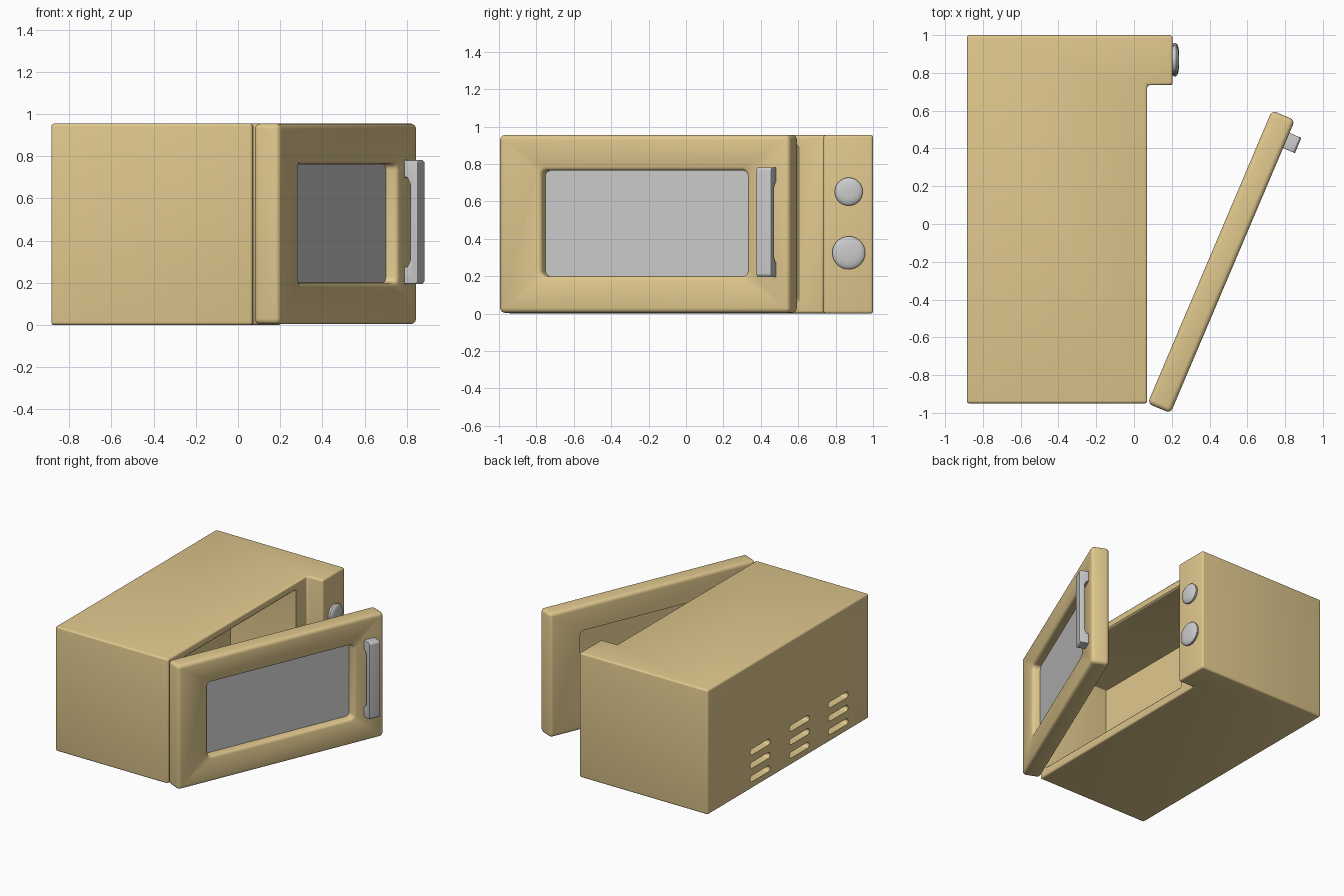
import bpy, bmesh, math
from mathutils import Matrix

if "Cube" in bpy.data.objects:
    bpy.data.objects.remove(bpy.data.objects["Cube"])

cream = bpy.data.materials.new("cream_enamel")
cream.diffuse_color = (0.75, 0.58, 0.27, 1)
cream.use_nodes = True
cream.node_tree.nodes["Principled BSDF"].inputs["Base Color"].default_value = cream.diffuse_color


def make(name, bm, mat=None):
    bmesh.ops.recalc_face_normals(bm, faces=bm.faces)
    me = bpy.data.meshes.new(name)
    bm.to_mesh(me)
    bm.free()
    ob = bpy.data.objects.new(name, me)
    bpy.context.collection.objects.link(ob)
    if mat:
        me.materials.append(mat)
    return ob


def prism(name, pts, axis, lo, hi, bevel, mat=None):
    """Extrude a profile: axis 'z' takes (x, y) points, axis 'y' takes (x, z)."""
    bm = bmesh.new()
    rows = []
    for d in (lo, hi):
        rows.append([bm.verts.new((a, b, d) if axis == 'z' else (a, d, b)) for a, b in pts])
    bm.faces.new(rows[0])
    bm.faces.new(rows[1])
    n = len(pts)
    for i in range(n):
        j = (i + 1) % n
        bm.faces.new((rows[0][i], rows[0][j], rows[1][j], rows[1][i]))
    bmesh.ops.recalc_face_normals(bm, faces=bm.faces)
    bmesh.ops.bevel(bm, geom=bm.edges[:], offset=bevel, segments=4, profile=0.5, affect='EDGES')
    return make(name, bm, mat)


def loft(name, box, r, steps, mat=None):
    """Rounded rectangle in y/z (y0, y1, z0, z1) lofted through (x, grow) steps."""
    bm = bmesh.new()
    rings = []
    for x, g in steps:
        y0, y1, z0, z1 = box[0] - g, box[1] + g, box[2] - g, box[3] + g
        rr = r + g
        ring = []
        for cy, cz, a0 in ((y1 - rr, z1 - rr, 0), (y0 + rr, z1 - rr, 90),
                           (y0 + rr, z0 + rr, 180), (y1 - rr, z0 + rr, 270)):
            for k in range(6):
                a = math.radians(a0 + k * 17.6 + 1)
                ring.append(bm.verts.new((x, cy + rr * math.cos(a), cz + rr * math.sin(a))))
        rings.append(ring)
    for p, q in zip(rings, rings[1:]):
        for i in range(len(p)):
            j = (i + 1) % len(p)
            bm.faces.new((p[i], p[j], q[j], q[i]))
    bm.faces.new(rings[0])
    bm.faces.new(rings[-1])
    return make(name, bm, mat)


def cut(ob, cutter):
    bpy.context.view_layer.objects.active = ob
    m = ob.modifiers.new("cut", 'BOOLEAN')
    m.operation = 'DIFFERENCE'
    m.solver = 'EXACT'
    m.object = cutter
    bpy.ops.object.modifier_apply(modifier=m.name)
    bpy.data.objects.remove(cutter)


def smooth(ob):
    bpy.ops.object.select_all(action='DESELECT')
    ob.select_set(True)
    bpy.context.view_layer.objects.active = ob
    bpy.ops.object.shade_smooth_by_angle(angle=math.radians(35))


# Casing with the control panel stepping forward
casing = prism("casing", [(-0.885, -0.95), (0.07, -0.95), (0.07, 0.735),
                          (0.205, 0.735), (0.205, 1.0), (-0.885, 1.0)],
               'z', 0.0, 0.955, 0.014, cream)

# Cooking cavity
cut(casing, loft("cavity_cutter", (-0.88, 0.595, 0.07, 0.893), 0.008,
                 [(-0.48, 0), (0.055, 0), (0.066, 0.004), (0.072, 0.012), (0.12, 0.012)], cream))

# Three columns of rear vent slots
for y in (0.366, -0.11, -0.58):
    for z in (0.075, 0.178, 0.28):
        cut(casing, loft("vent_cutter", (y - 0.12, y + 0.12, z - 0.023, z + 0.023), 0.0225,
                         [(-0.95, 0), (-0.82, 0)], cream))
smooth(casing)

# Control knobs with domed fronts
for name, z, r in (("upper_knob", 0.652, 0.075), ("lower_knob", 0.325, 0.088)):
    bm = bmesh.new()
    prof = [(0.195, 0.96), (0.208, 0.96), (0.213, 1), (0.222, 1),
            (0.229, 0.93), (0.235, 0.75), (0.239, 0.45)]
    rings = [[bm.verts.new((x, 0.87 + r * s * math.cos(t * math.tau / 40),
                            z + r * s * math.sin(t * math.tau / 40))) for t in range(40)]
             for x, s in prof]
    for p, q in zip(rings, rings[1:]):
        for i in range(40):
            j = (i + 1) % 40
            bm.faces.new((p[i], p[j], q[j], q[i]))
    bm.faces.new(rings[0])
    bm.faces.new(rings[-1])
    smooth(make(name, bm))

# Door, built at its hinge: x is thickness, y runs from hinge to handle
door = prism("door", [(0, 0), (0.132, 0), (0.132, 1.685), (0, 1.685)],
             'z', 0.004, 0.955, 0.026, cream)
window = (0.245, 1.44, 0.2, 0.765)
cut(door, loft("window_cutter", window, 0.03,
               [(0.065, 0), (0.11, 0), (0.12, 0.003), (0.127, 0.009),
                (0.133, 0.022), (0.18, 0.022)], cream))
cut(door, loft("inner_window_cutter", window, 0.03, [(-0.05, 0), (0.04, 0)], cream))

# Window pane
pane = loft("window_pane", window, 0.03, [(0.06, -0.001), (0.072, -0.001)])

# Handle: bar standing on two feet
handle = prism("handle", [(0.12, 0.195), (0.19, 0.195), (0.2, 0.21), (0.2, 0.77), (0.19, 0.782),
                          (0.12, 0.782), (0.12, 0.70), (0.145, 0.70), (0.16, 0.67),
                          (0.16, 0.305), (0.145, 0.275), (0.12, 0.275)],
               'y', 1.525, 1.612, 0.004)

# Swing the door open
swing = Matrix.Translation((0.072, -0.95, 0)) @ Matrix.Rotation(math.radians(-23), 4, 'Z')
for ob in (door, pane, handle):
    ob.data.transform(swing)
    smooth(ob)
